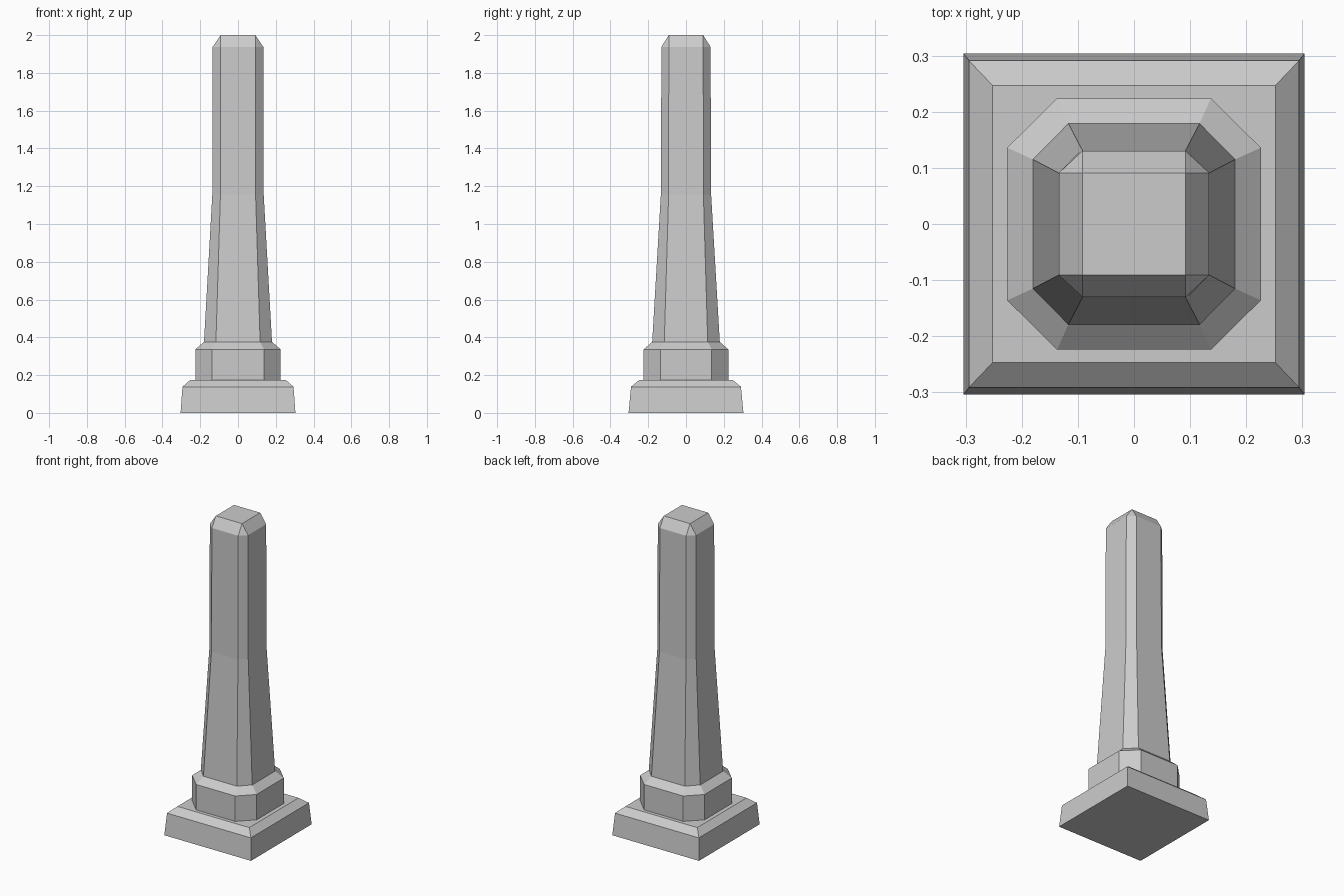
import bpy
import bmesh

if "Cube" in bpy.data.objects:
    bpy.data.objects.remove(bpy.data.objects["Cube"])

# Cross-sections from bottom to top:
# z, outer half width x, outer half width y, inner half width x, inner half width y
# (inner == outer gives a square, otherwise the corners are chamfered)
SECTIONS = [
    (0.0, 0.304, 0.304, 0.304, 0.304),     # square base
    (0.138, 0.294, 0.291, 0.294, 0.291),
    (0.175, 0.252, 0.247, 0.252, 0.247),   # bevelled base top
    (0.175, 0.226, 0.224, 0.137, 0.136),   # chamfered plinth
    (0.336, 0.226, 0.224, 0.137, 0.136),
    (0.376, 0.180, 0.179, 0.117, 0.115),   # tapering lower shaft
    (1.156, 0.136, 0.133, 0.093, 0.092),   # straight upper shaft
    (1.938, 0.134, 0.130, 0.092, 0.091),
    (2.0, 0.092, 0.091, 0.092, 0.091),     # bevelled square cap
]


def ring(bm, z, ox, oy, ix, iy):
    pts = [(ox, -iy), (ox, iy), (ix, oy), (-ix, oy),
           (-ox, iy), (-ox, -iy), (-ix, -oy), (ix, -oy)]
    return [bm.verts.new((x, y, z)) for x, y in pts]


# Pillar: loft through the sections, then merge the square corners
bm = bmesh.new()
rings = [ring(bm, *s) for s in SECTIONS]
for low, high in zip(rings, rings[1:]):
    for i in range(8):
        j = (i + 1) % 8
        bm.faces.new((low[i], low[j], high[j], high[i]))
bm.faces.new(rings[0][::-1])
bm.faces.new(rings[-1])
bmesh.ops.remove_doubles(bm, verts=bm.verts[:], dist=0.0005)
bmesh.ops.recalc_face_normals(bm, faces=bm.faces[:])

mesh = bpy.data.meshes.new("stone_pillar")
bm.to_mesh(mesh)
bm.free()
bpy.context.collection.objects.link(bpy.data.objects.new("stone_pillar", mesh))
